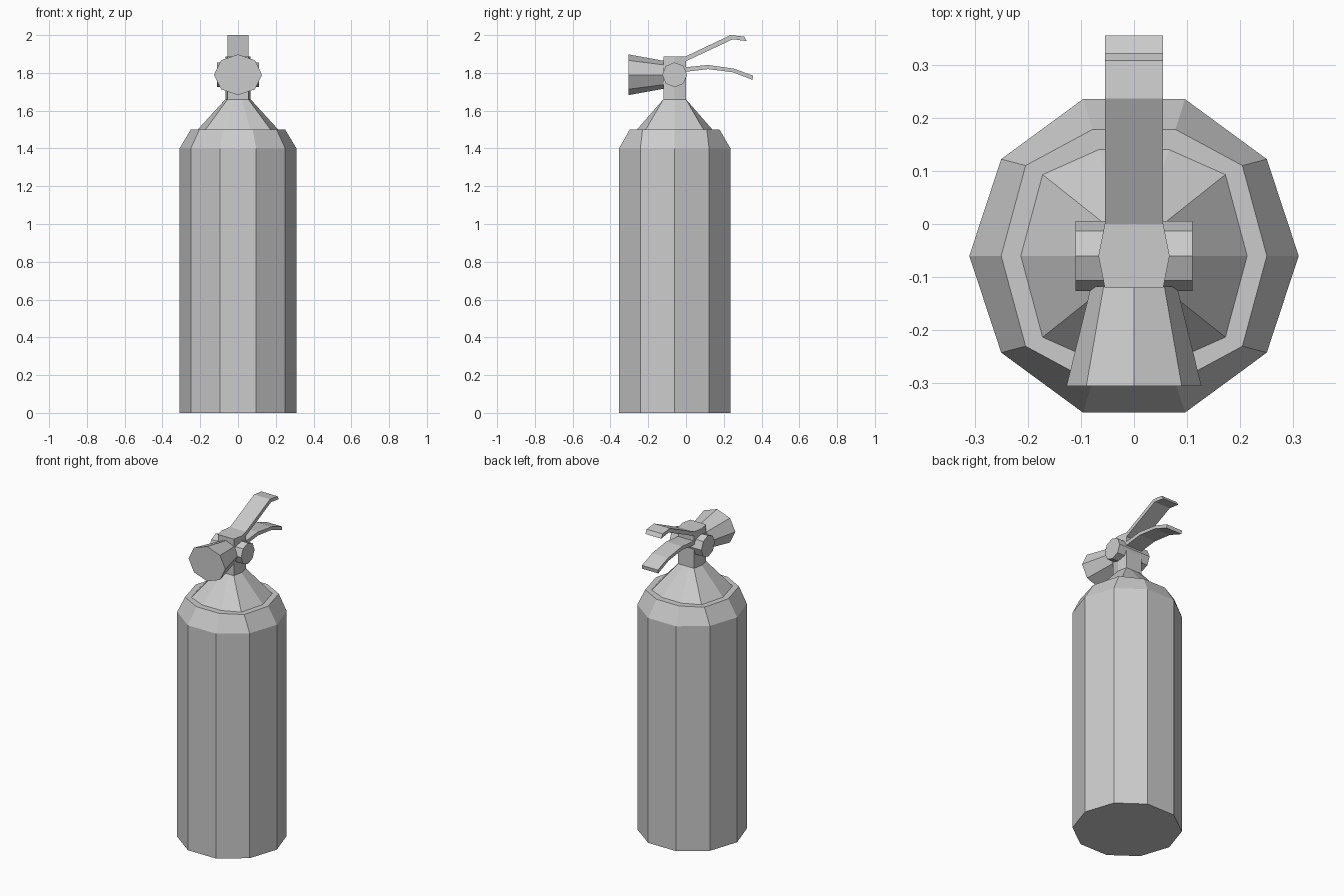
import bpy
import math

if "Cube" in bpy.data.objects:
    bpy.data.objects.remove(bpy.data.objects["Cube"])

AXIS_Y = -0.06   # centre line of the cylinder
VALVE_Z = 1.79   # height of the valve axis


def make(name, verts, faces):
    me = bpy.data.meshes.new(name)
    me.from_pydata(verts, [], faces)
    me.validate()
    ob = bpy.data.objects.new(name, me)
    bpy.context.collection.objects.link(ob)
    return ob


def loft(name, rings):
    """Skin equal-sized closed rings and cap both ends."""
    n = len(rings[0])
    verts = [v for r in rings for v in r]
    faces = [(k * n + i, k * n + (i + 1) % n, (k + 1) * n + (i + 1) % n, (k + 1) * n + i)
             for k in range(len(rings) - 1) for i in range(n)]
    faces.append(tuple(reversed(range(n))))
    faces.append(tuple(range((len(rings) - 1) * n, len(rings) * n)))
    return make(name, verts, faces)


def ten_sided(z, quarter):
    """Mirror three quarter points into a ten sided ring."""
    a, b, c = quarter
    half = [a, b, c, (-c[0], c[1]), (-b[0], b[1])]
    pts = half + [(-x, -y) for x, y in half]
    return [(x, AXIS_Y + y, z) for x, y in pts]


def octagon(rx, rz):
    return [(rx * math.cos(i * math.pi / 4), rz * math.sin(i * math.pi / 4))
            for i in range(8)]


def extruded_strip(name, top, bottom, half_width):
    """Lever: side profile (y, z) extruded across x."""
    rings = [[(-half_width, *t), (half_width, *t), (half_width, *b), (-half_width, *b)]
             for t, b in zip(top, bottom)]
    return loft(name, rings)


# Tank with shoulder, ledge and cone
wall = [(0.31, 0), (0.25, 0.182), (0.096, 0.295)]
shoulder = [(0.25, 0), (0.204, 0.17), (0.078, 0.238)]
cone = [(0.213, 0), (0.172, 0.153), (0.066, 0.2)]
neck = [(0.067, 0), (0.055, 0.06), (0.02, 0.06)]
loft("tank", [ten_sided(0, wall), ten_sided(1.4, wall), ten_sided(1.5, shoulder),
              ten_sided(1.5, cone), ten_sided(1.66, neck), ten_sided(1.888, neck)])

# Valve barrel running across the neck
loft("valve_barrel", [[(x, AXIS_Y + a, VALVE_Z + b) for a, b in octagon(0.066, 0.066)]
                      for x in (-0.11, 0.11)])

# Flared nozzle facing forward
loft("nozzle", [[(a, y, VALVE_Z + b) for a, b in octagon(rx, rz)]
                for y, rx, rz in ((-0.305, 0.127, 0.108), (-0.118, 0.081, 0.074))])

# Squeeze levers at the back
extruded_strip("upper_lever",
               [(-0.01, 1.885), (0.0, 1.888), (0.236, 2.0), (0.308, 1.992)],
               [(-0.01, 1.857), (0.0, 1.862), (0.248, 1.978), (0.322, 1.968)], 0.055)
extruded_strip("lower_lever",
               [(-0.01, 1.83), (0.0, 1.83), (0.116, 1.842), (0.255, 1.822), (0.355, 1.785)],
               [(-0.01, 1.806), (0.0, 1.806), (0.116, 1.82), (0.25, 1.803), (0.352, 1.763)], 0.055)

# Consistent outward normals
import bmesh
for ob in bpy.context.collection.objects:
    bm = bmesh.new()
    bm.from_mesh(ob.data)
    bmesh.ops.recalc_face_normals(bm, faces=bm.faces)
    bm.to_mesh(ob.data)
    bm.free()
